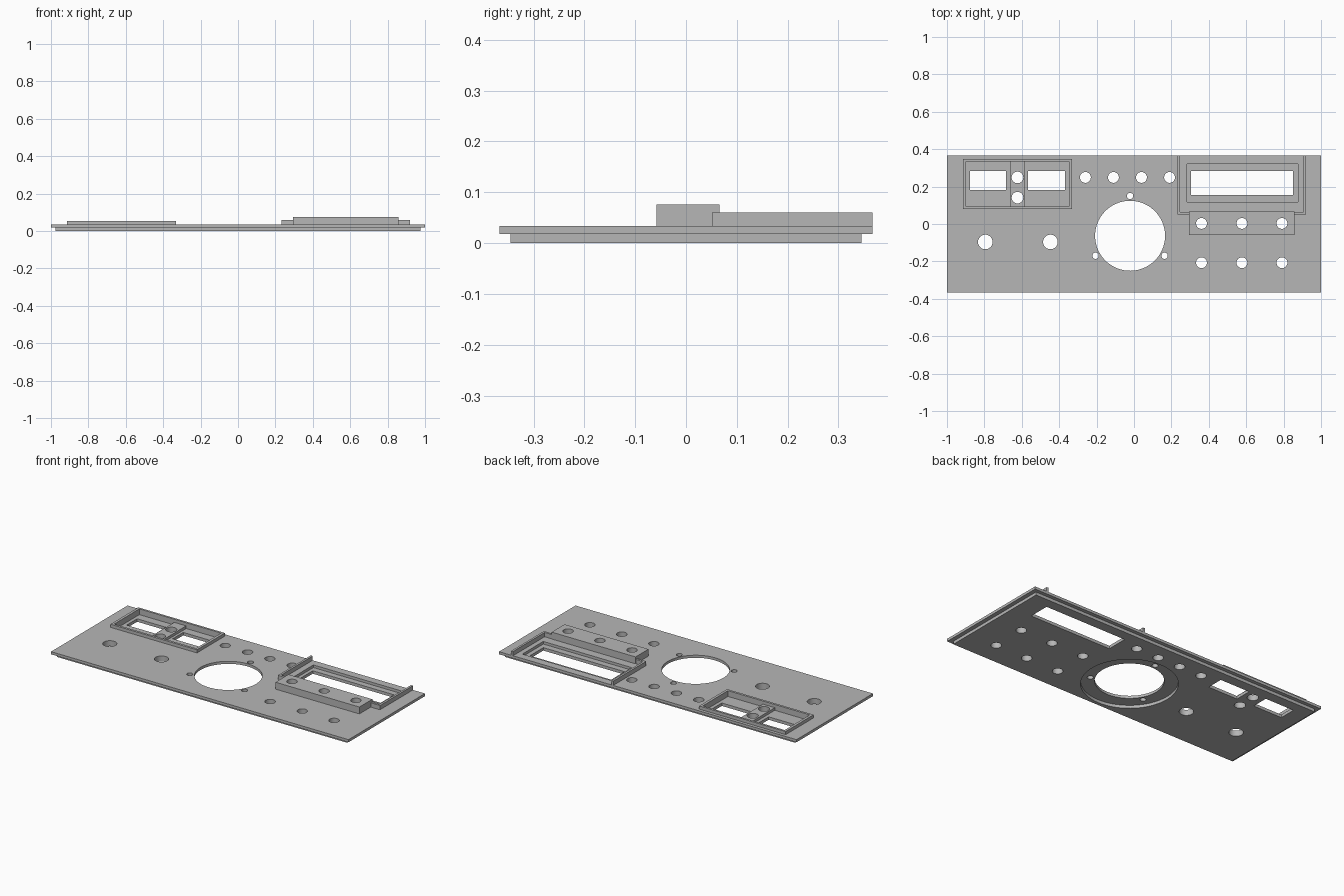
import bpy
import math
from mathutils import Vector

cube = bpy.data.objects.get("Cube")
if cube:
    bpy.data.objects.remove(cube, do_unlink=True)

grey = bpy.data.materials.new("panel grey")
grey.use_nodes = True
colour = (0.47, 0.47, 0.47, 1)
grey.diffuse_color = colour
grey.node_tree.nodes["Principled BSDF"].inputs["Base Color"].default_value = colour


def rect(x0, x1, y0, y1):
    return [(x0, y0), (x1, y0), (x1, y1), (x0, y1)]


def circle(x, y, r, n=48):
    return [(x + r * math.cos(math.tau * i / n), y + r * math.sin(math.tau * i / n))
            for i in range(n)]


def slab(name, z0, z1, outline, holes=()):
    """Flat part: an outline with holes, extruded from z0 to z1."""
    curve = bpy.data.curves.new(name, 'CURVE')
    curve.dimensions = '2D'
    curve.fill_mode = 'BOTH'
    curve.extrude = (z1 - z0) / 2
    for loop in [outline, *holes]:
        spline = curve.splines.new('POLY')
        spline.points.add(len(loop) - 1)
        for point, (x, y) in zip(spline.points, loop):
            point.co = (x, y, 0, 1)
        spline.use_cyclic_u = True
    obj = bpy.data.objects.new(name, curve)
    bpy.context.collection.objects.link(obj)
    bpy.ops.object.select_all(action='DESELECT')
    obj.select_set(True)
    bpy.context.view_layer.objects.active = obj
    bpy.ops.object.convert(target='MESH')
    obj = bpy.context.object
    obj.name = name
    # Weld caps to walls and lift into place
    bpy.ops.object.mode_set(mode='EDIT')
    bpy.ops.mesh.select_all(action='SELECT')
    bpy.ops.mesh.remove_doubles(threshold=0.0001)
    bpy.ops.mesh.normals_make_consistent(inside=False)
    bpy.ops.object.mode_set(mode='OBJECT')
    for v in obj.data.vertices:
        v.co += Vector((0, 0, (z0 + z1) / 2))
    obj.data.materials.clear()
    obj.data.materials.append(grey)
    bpy.ops.object.shade_smooth_by_angle(angle=math.radians(30))
    return obj


# Levels of the layers
STEP, FACE = 0.018, 0.034

# Control holes that pass through both layers
button_x = (0.361, 0.577, 0.791)
block_holes = [circle(x, 0.003, 0.029) for x in button_x]
holes = block_holes + [circle(x, -0.207, 0.029) for x in button_x]
holes += [circle(-0.26 + 0.15 * i, 0.249, 0.029) for i in range(4)]
holes += [circle(-0.623, y, 0.031) for y in (0.249, 0.141)]
holes += [circle(x, -0.096, 0.039) for x in (-0.795, -0.447)]

# Large round opening with its three fixing holes
cx, cy = -0.021, -0.063
dial = [circle(cx, cy, 0.187, 96)]
for k in range(3):
    a = math.radians(90 + 120 * k)
    dial.append(circle(cx + 0.213 * math.cos(a), cy + 0.213 * math.sin(a), 0.017, 32))

# Display pockets in the upper layer, smaller windows in the lower one
pockets = [rect(-0.898, -0.663, 0.094, 0.335), rect(-0.583, -0.348, 0.094, 0.335),
           rect(0.283, 0.877, 0.118, 0.32)]
windows = [rect(-0.877, -0.684, 0.183, 0.284), rect(-0.567, -0.369, 0.183, 0.284),
           rect(0.304, 0.85, 0.156, 0.284)]

slab("upper_plate", STEP, FACE, rect(-1, 1, -0.367, 0.367), holes + dial + pockets)
slab("lower_plate", 0, STEP, rect(-0.975, 0.975, -0.345, 0.345),
     holes + windows + [circle(cx, cy, 0.262, 96)])

# Raised rim around the twin display
slab("twin_display_rim", FACE, 0.053, rect(-0.914, -0.332, 0.08, 0.348),
     [rect(-0.898, -0.348, 0.094, 0.335)])

# Three-sided wall around the wide display, open at the back
slab("wide_display_wall", FACE, 0.06,
     [(0.232, 0.367), (0.232, 0.051), (0.919, 0.051), (0.919, 0.367),
      (0.906, 0.367), (0.906, 0.064), (0.245, 0.064), (0.245, 0.367)])

# Raised block around the upper button row
slab("button_block", FACE, 0.076, rect(0.293, 0.857, -0.058, 0.066), block_holes)
